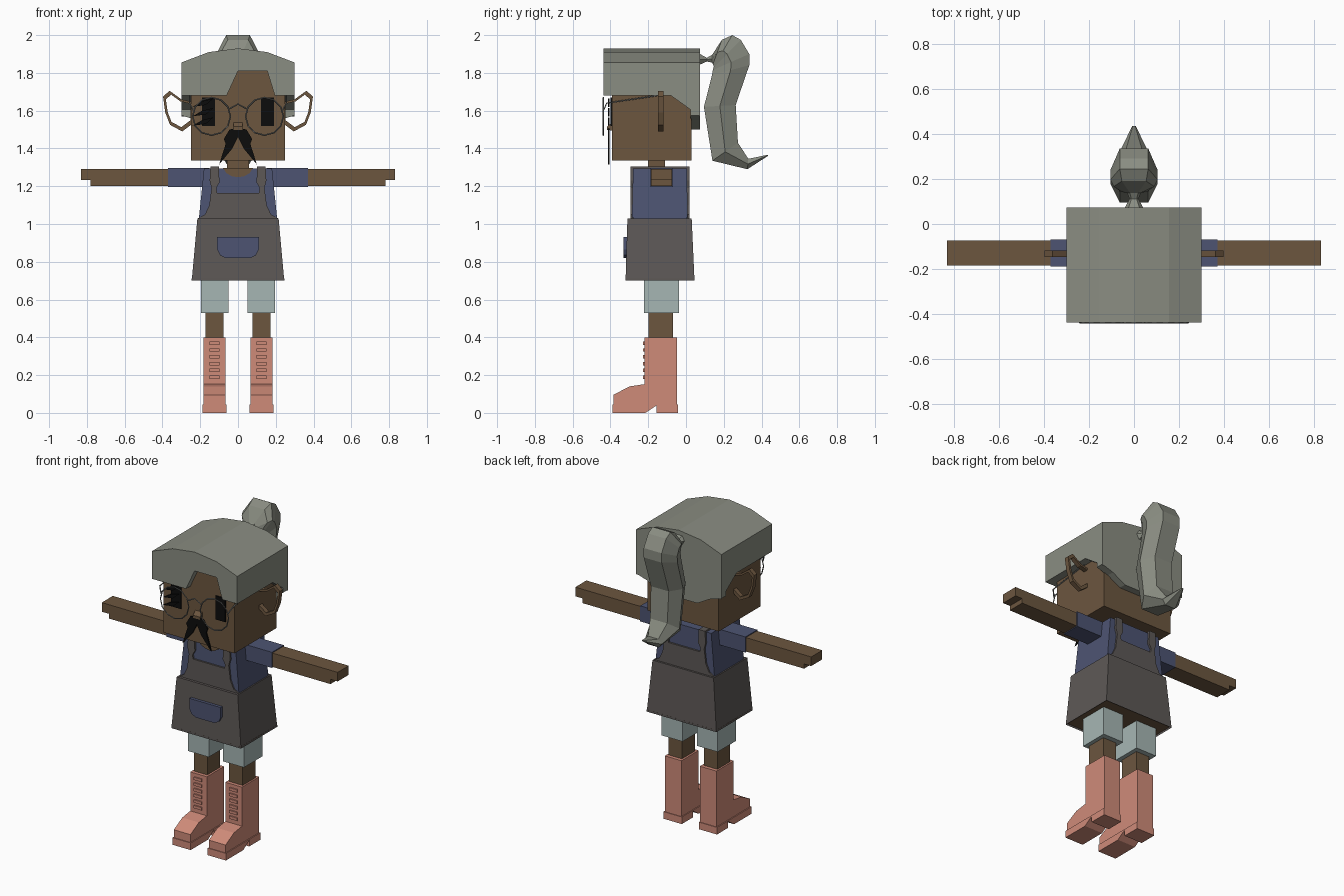
import bpy, bmesh, math
from mathutils import Vector

old = bpy.data.objects.get("Cube")
if old:
    bpy.data.objects.remove(old, do_unlink=True)


def material(name, *rgb):
    col = [((c / 255 + 0.055) / 1.055) ** 2.4 for c in rgb] + [1]
    m = bpy.data.materials.new(name)
    m.use_nodes = True
    m.diffuse_color = col
    m.node_tree.nodes["Principled BSDF"].inputs["Base Color"].default_value = col
    return m


skin = material("brown skin", 108, 86, 63)
hair_grey = material("grey hair", 138, 141, 130)
blue = material("blue cloth", 77, 84, 114)
apron_grey = material("dark apron", 93, 88, 86)
pale = material("pale shorts", 166, 182, 180)
salmon = material("salmon leather", 207, 139, 121)
black = material("black", 12, 12, 12)
metal = material("grey metal", 118, 120, 118)


def finish(name, bm, *mats):
    bmesh.ops.recalc_face_normals(bm, faces=bm.faces)
    me = bpy.data.meshes.new(name)
    bm.to_mesh(me)
    bm.free()
    ob = bpy.data.objects.new(name, me)
    for m in mats:
        me.materials.append(m)
    bpy.context.collection.objects.link(ob)
    return ob


def loft(bm, loops):
    # skin a row of equal loops and cap both ends
    rows = [[bm.verts.new(p) for p in loop] for loop in loops]
    for a, b in zip(rows, rows[1:]):
        for i in range(len(a)):
            j = (i + 1) % len(a)
            bm.faces.new((a[i], a[j], b[j], b[i]))
    bm.faces.new(rows[0])
    bm.faces.new(rows[-1])


def add_prism(bm, pts, axis, a, b):
    # outline is (y, z) for axis x and (x, z) for axis y
    put = (lambda p, d: (d, *p)) if axis == "x" else (lambda p, d: (p[0], d, p[1]))
    loft(bm, [[put(p, d) for p in pts] for d in (a, b)])


def prism(name, pts, axis, a, b, mat):
    bm = bmesh.new()
    add_prism(bm, pts, axis, a, b)
    return finish(name, bm, mat)


def rect(x, y, z):
    return [(x[0], y[0], z), (x[1], y[0], z), (x[1], y[1], z), (x[0], y[1], z)]


def box(name, x, y, z, mat, top_x=None, top_y=None):
    bm = bmesh.new()
    loft(bm, [rect(x, y, z[0]), rect(top_x or x, top_y or y, z[1])])
    return finish(name, bm, mat)


def span(s, a, b):
    return sorted((s * a, s * b))


def mirrored(half):
    return half + [(-x, z) for x, z in reversed(half) if x]


def wire(name, pts, r, cyclic, mat):
    cu = bpy.data.curves.new(name, "CURVE")
    cu.dimensions = "3D"
    cu.bevel_depth, cu.bevel_resolution = r, 0
    sp = cu.splines.new("POLY")
    sp.points.add(len(pts) - 1)
    for p, co in zip(sp.points, pts):
        p.co = (*co, 1)
    sp.use_cyclic_u = cyclic
    cu.materials.append(mat)
    bpy.context.collection.objects.link(bpy.data.objects.new(name, cu))


# Head, neck and torso
box("head", (-.25, .25), (-.393, .028), (1.335, 1.85), skin)
box("neck", (-.058, .058), (-.2, -.11), (1.27, 1.34), skin)
box("shirt", (-.21, .21), (-.287, .01), (1.0, 1.295), blue, (-.18, .18), (-.28, .004))
prism("neckline", mirrored([(.08, 1.297), (.06, 1.268), (.03, 1.252), (0, 1.248)]),
      "y", -.288, -.27, skin)

# Apron skirt with a recessed underside showing the body
apron = bmesh.new()
loft(apron, [rect((-.245, .245), (-.32, .045), .7), rect((-.215, .215), (-.31, .03), 1.03)])
under = min(apron.faces, key=lambda f: f.calc_center_median().z)
bmesh.ops.inset_region(apron, faces=[under], thickness=.025)
bmesh.ops.translate(apron, verts=under.verts, vec=(0, 0, .012))
under.material_index = 1
finish("apron_skirt", apron, apron_grey, skin)

# Bib with straps, front and back
bib = mirrored([(.213, 1.03), (.175, 1.05), (.152, 1.1), (.14, 1.19), (.15, 1.23),
                (.146, 1.305), (.102, 1.305), (.098, 1.22), (.115, 1.19), (.11, 1.165), (0, 1.165)])
prism("front_bib", bib, "y", -.294, -.279, apron_grey)
prism("back_bib", bib, "y", .003, .018, apron_grey)
prism("pocket", mirrored([(.11, .93), (.11, .865), (.095, .835), (.065, .82)]),
      "y", -.332, -.3, blue)

# Hair cap: fringe with a notch, main cap, sloping sides and nape
crown = [(.3, 1.855), (.155, 1.91), (0, 1.93), (-.155, 1.91), (-.3, 1.855)]
hair = bmesh.new()
add_prism(hair, crown + [(-.3, 1.68), (-.06, 1.68), (0, 1.81), (.155, 1.81), (.195, 1.68), (.3, 1.68)],
          "y", -.437, -.38)
add_prism(hair, crown + [(-.3, 1.68), (.3, 1.68)], "y", -.38, .073)
add_prism(hair, [(-.08, 1.68), (.073, 1.57), (.073, 1.68)], "x", -.3, .3)
add_prism(hair, mirrored([(.3, 1.68), (.3, 1.575), (.22, 1.55), (.13, 1.5)]), "y", .024, .073)
finish("hair_cap", hair, hair_grey)


# Ponytail: hexagonal sections given by inner point, outer point, half width
def section(iy, iz, oy, oz, w):
    ring = [(0, .6), (.5, 1), (1, .6), (1, -.6), (.5, -1), (0, -.6)]
    return [(w * k, iy + (oy - iy) * t, iz + (oz - iz) * t) for t, k in ring]


tail = bmesh.new()
loft(tail, [section(*s) for s in (
    (.065, 1.84, .065, 1.905, .045), (.11, 1.86, .11, 1.88, .02), (.138, 1.855, .138, 1.895, .03),
    (.142, 1.845, .19, 1.975, .09), (.147, 1.835, .245, 2.0, .105), (.145, 1.825, .29, 1.975, .105),
    (.142, 1.815, .335, 1.9, .105), (.138, 1.79, .335, 1.84, .105), (.095, 1.62, .263, 1.63, .105),
    (.14, 1.335, .275, 1.43, .1), (.325, 1.29, .33, 1.345, .06), (.433, 1.36, .435, 1.367, .008))])
finish("ponytail", tail, hair_grey)

# Face
prism("nose", [(-.39, 1.54), (-.418, 1.515), (-.418, 1.498), (-.39, 1.495)], "x", -.024, .024, skin)
for i in range(3):
    z = 1.665 - .05 * i
    prism("eyelash", [(-.13, z), (-.17, z - .035), (-.24, z - .045), (-.19, z - .015)],
          "y", -.412, -.405, black)
wire("glasses_bridge", [(-.045, -.437, 1.61), (0, -.437, 1.635), (.045, -.437, 1.61)], .004, False, metal)

for s, side in ((1, "left_"), (-1, "right_")):
    # Eyes, moustache, glasses
    box(side + "eye", span(s, .122, .19), (-.4, -.39), (1.52, 1.67), black)
    prism(side + "moustache", [(0, 1.51), (s * .045, 1.5), (s * .075, 1.45), (s * .065, 1.425),
                               (s * .1, 1.315), (s * .03, 1.4), (0, 1.46)], "y", -.414, -.405, black)
    ring = [(s * .14 + .1 * math.cos(a), -.437, 1.57 + .1 * math.sin(a))
            for a in (math.tau * i / 12 for i in range(12))]
    wire(side + "lens_rim", ring, .004, True, metal)
    wire(side + "glasses_arm", [(s * .235, -.437, 1.6), (s * .256, -.42, 1.64), (s * .256, -.12, 1.685)],
         .004, False, metal)

    # Open looped ear
    loop = [Vector((s * x, 0, z)) for x, z in (
        (.235, 1.645), (.3, 1.66), (.362, 1.705), (.397, 1.675), (.385, 1.59), (.36, 1.525),
        (.295, 1.49), (.235, 1.535))]
    mid = sum(loop, Vector()) / len(loop)
    ear = bmesh.new()
    rows = [[ear.verts.new(mid + (p - mid) * k + Vector((0, y, 0))) for p in loop]
            for k, y in ((1, -.147), (1, -.118), (.8, -.118), (.8, -.147))]
    for a, b in zip(rows, rows[1:] + rows[:1]):
        for i in range(len(loop)):
            ear.faces.new((a[i - 1], a[i], b[i], b[i - 1]))
    finish(side + "ear", ear, skin)

    # Arm and strap over the shoulder
    box(side + "sleeve", span(s, .15, .37), (-.188, -.068), (1.197, 1.296), blue)
    prism(side + "arm", [(s * .3, 1.29), (s * .83, 1.29), (s * .83, 1.232), (s * .78, 1.232),
                         (s * .78, 1.202), (s * .3, 1.202)], "y", -.184, -.073, skin)
    box(side + "strap", span(s, .102, .146), (-.294, .018), (1.28, 1.305), apron_grey)

    # Shorts, leg, boot
    box(side + "shorts_leg", span(s, .05, .197), (-.222, -.037), (.53, .73), pale)
    box(side + "leg", span(s, .077, .172), (-.198, -.07), (.37, .56), skin)
    prism(side + "boot", [(-.047, .04), (-.047, .4), (-.22, .4), (-.22, .152), (-.3, .14),
                          (-.385, .095), (-.385, .04)], "x", s * .065, s * .182, salmon)
    prism(side + "sole", [(-.043, .045), (-.39, .045), (-.39, 0), (-.215, 0), (-.155, .04),
                          (-.155, 0), (-.043, 0)], "x", s * .06, s * .188, salmon)
    for i in range(6):
        z = .18 + .036 * i
        box(side + "lace", span(s, .098, .152), (-.228, -.215), (z, z + .018), salmon)
